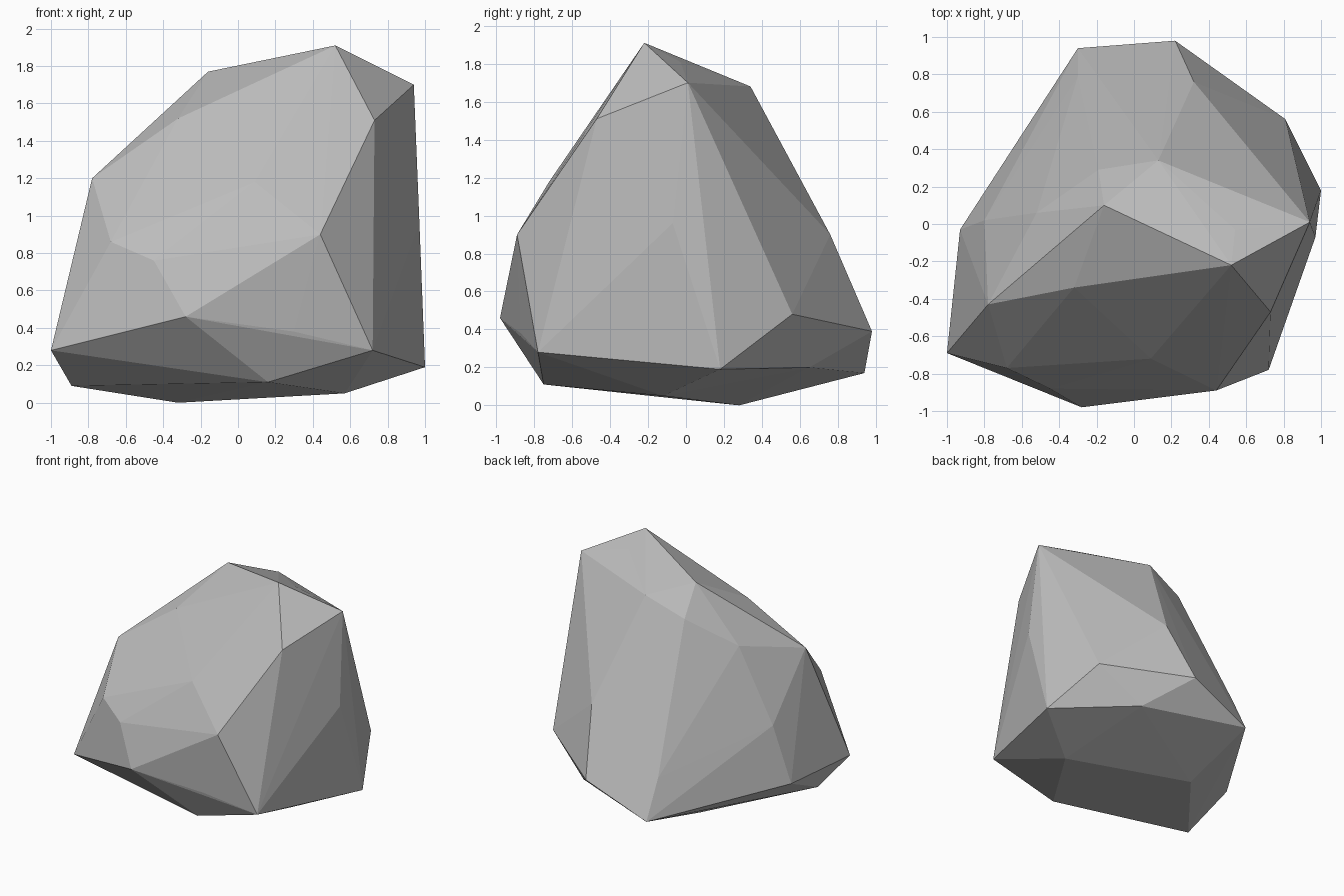
import bpy
import bmesh

cube = bpy.data.objects.get("Cube")
if cube:
    bpy.data.objects.remove(cube, do_unlink=True)


def make_material(name, value):
    """Plain grey stone colour for viewport and render."""
    material = bpy.data.materials.new(name)
    material.use_nodes = True
    colour = (value, value, value, 1)
    material.diffuse_color = colour
    shader = material.node_tree.nodes["Principled BSDF"]
    shader.inputs["Base Color"].default_value = colour
    shader.inputs["Roughness"].default_value = 0.9
    return material


def make_boulder(name, corner_groups, material):
    """Wrap a flat-faceted convex skin around the chipped corners."""
    bm = bmesh.new()
    for group in corner_groups:
        for corner in group:
            bm.verts.new(corner)
    hull = bmesh.ops.convex_hull(bm, input=bm.verts[:], use_existing_faces=False)
    unused = hull["geom_interior"] + hull["geom_unused"]
    leftovers = {v for v in unused if isinstance(v, bmesh.types.BMVert)}
    bmesh.ops.delete(bm, geom=list(leftovers), context="VERTS")
    bmesh.ops.recalc_face_normals(bm, faces=bm.faces[:])
    for face in bm.faces:
        face.smooth = False

    mesh = bpy.data.meshes.new(name)
    bm.to_mesh(mesh)
    bm.free()
    mesh.materials.append(material)
    boulder = bpy.data.objects.new(name, mesh)
    bpy.context.collection.objects.link(boulder)
    return boulder


# Sloping top facet and its rim
crown = [
    (.52, -.22, 1.91), (.94, .01, 1.7), (.13, .34, 1.68), (-.16, .1, 1.77),
    (.54, -.03, 1.81), (-.19, .29, 1.55), (-.52, .06, 1.33),
]

# Shoulders below the crown
shoulders = [
    (.73, -.47, 1.51), (-.32, -.34, 1.52), (-.78, -.43, 1.2),
    (.09, -.72, 1.18), (.32, .76, .9), (.97, -.07, .96),
]

# Widest belt, front then back
front_belt = [
    (.44, -.89, .9), (-.68, -.77, .86), (-.45, -.88, .76), (-.28, -.98, .46),
    (.3, -.87, .38), (.72, -.78, .28), (-1, -.69, .28),
]
back_belt = [
    (.81, .56, .48), (.22, .98, .39), (-.3, .79, .47),
    (-.8, .02, .74), (-.93, -.03, .28), (1, .18, .19),
]

# Undercut base
base = [
    (.16, -.75, .11), (-.89, -.43, .09), (-.32, .28, 0),
    (.57, -.12, .05), (-.3, .94, .17), (.47, .65, .2),
]

stone = make_material("stone_grey", 0.5)
make_boulder("boulder", [crown, shoulders, front_belt, back_belt, base], stone)
